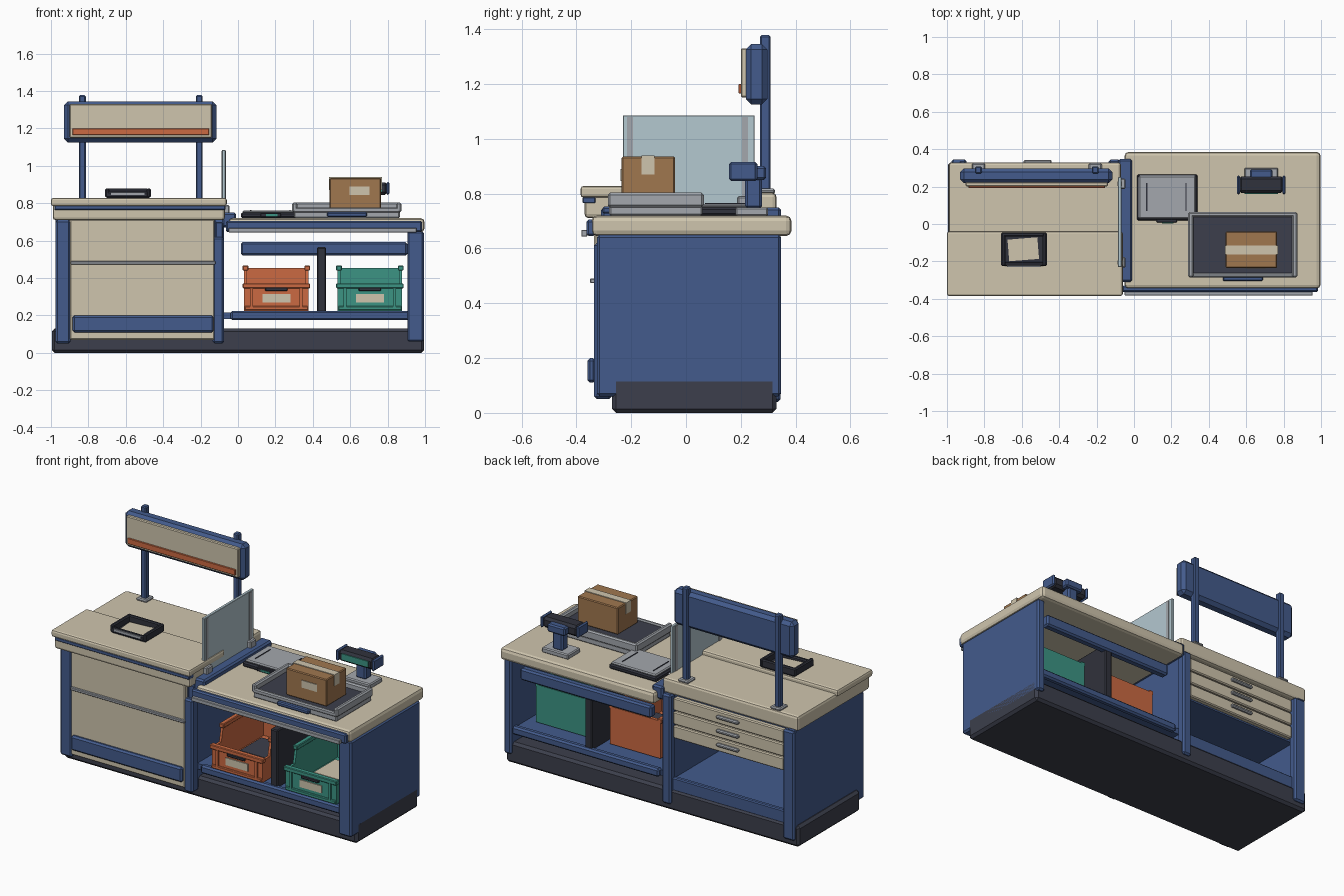
import bpy, bmesh
from mathutils import Vector

cube = bpy.data.objects.get("Cube")
if cube:
    bpy.data.objects.remove(cube, do_unlink=True)


def material(name, hex_code):
    """Flat material from an sRGB hex colour, stored as linear values."""
    srgb = [int(hex_code[i:i + 2], 16) / 255 for i in (0, 2, 4)]
    colour = [((c + .055) / 1.055) ** 2.4 for c in srgb] + [1]
    mat = bpy.data.materials.new(name)
    mat.use_nodes = True
    mat.diffuse_color = colour
    mat.node_tree.nodes["Principled BSDF"].inputs["Base Color"].default_value = colour
    return mat


blue = material("navy blue paint", "435B8C")
dark = material("charcoal plinth", "3C3F4C")
black = material("dark rubber", "30323C")
beige = material("cream laminate", "CFC5AE")
grey = material("light grey metal", "A3A7AD")
orange = material("orange plastic", "CB6A42")
teal = material("teal plastic", "3C9484")
card = material("brown cardboard", "A0774F")
glass = material("pale blue glass", "B4C8D0")


def finish(name, bm, mat, bevel, segments):
    mesh = bpy.data.meshes.new(name)
    bmesh.ops.recalc_face_normals(bm, faces=bm.faces)
    bm.to_mesh(mesh)
    bm.free()
    mesh.materials.append(mat)
    obj = bpy.data.objects.new(name, mesh)
    bpy.context.scene.collection.objects.link(obj)
    if bevel:
        mod = obj.modifiers.new("soft edges", "BEVEL")
        mod.width, mod.segments = bevel, segments
    return obj


def box(name, mat, x, y, z, bevel=.006, segments=1):
    bm = bmesh.new()
    bmesh.ops.create_cube(bm, size=1)
    for v in bm.verts:
        v.co = Vector(lo + (hi - lo) * (c + .5) for c, (lo, hi) in zip(v.co, (x, y, z)))
    return finish(name, bm, mat, bevel, segments)


def side_prism(name, mat, x, outline, bevel=0):
    """Extrude a (y, z) outline along x."""
    bm = bmesh.new()
    face = bm.faces.new([bm.verts.new((x[0], y, z)) for y, z in outline])
    ext = bmesh.ops.extrude_face_region(bm, geom=[face])
    moved = [g for g in ext["geom"] if isinstance(g, bmesh.types.BMVert)]
    bmesh.ops.translate(bm, verts=moved, vec=(x[1] - x[0], 0, 0))
    return finish(name, bm, mat, bevel, 1)


# Shared plinth
box("plinth", dark, x=(-.995, .995), y=(-.27, .33), z=(0, .13), bevel=.015)

# Tall counter: carcass
box("tall_end_panel", blue, x=(-.975, -.925), y=(-.31, .335), z=(.06, .72))
box("middle_divider", blue, x=(-.12, -.08), y=(-.31, .33), z=(.06, .7))
for side, x in (("outer", (-.975, -.895)), ("inner", (-.135, -.075))):
    top = .71 if side == "outer" else .62
    box(f"front_post_{side}", blue, x=x, y=(-.335, -.27), z=(.05, top), bevel=.01)
    box(f"rear_post_{side}", blue, x=x, y=(.29, .345), z=(.04, .71), bevel=.01)
box("tall_inner_panel", blue, x=(-.93, -.12), y=(-.31, -.29), z=(.1, .71), bevel=0)
box("tall_floor_shelf", blue, x=(-.93, -.12), y=(-.3, .3), z=(.13, .18), bevel=0)
box("tall_rear_rail", blue, x=(-.9, -.13), y=(.29, .32), z=(.12, .2))

# Tall counter: front panel
box("front_panel", beige, x=(-.9, -.125), y=(-.335, -.305), z=(.07, .715))
box("front_panel_strip", grey, x=(-.895, -.12), y=(-.35, -.33), z=(.473, .49), bevel=.003)
box("kick_rail", blue, x=(-.885, -.13), y=(-.36, -.33), z=(.11, .2), bevel=.01)

# Tall counter: rear drawers
for i in range(3):
    z = .445 + i * .085
    box("drawer_front", beige, x=(-.89, -.14), y=(.29, .325), z=(z, z + .078))
    box("drawer_handle", grey, x=(-.59, -.44), y=(.32, .342), z=(z + .035, z + .055))
box("drawer_case", blue, x=(-.93, -.12), y=(-.2, .29), z=(.44, .7), bevel=0)

# Tall counter: stepped worktop
box("tall_worktop", beige, x=(-.99, -.07), y=(-.37, .33), z=(.71, .803), bevel=.015, segments=2)
box("worktop_blue_trim", blue, x=(-.98, -.068), y=(-.377, -.33), z=(.765, .787), bevel=.003)
box("writing_ledge", beige, x=(-1, -.06), y=(-.385, -.04), z=(.785, .828), bevel=.012, segments=2)

# Overhead sign on two posts
for x in (-.832, -.207):
    box("sign_post", blue, x=(x - .018, x + .018), y=(.27, .308), z=(.8, 1.378))
    box("sign_post_foot", grey, x=(x - .035, x + .035), y=(.25, .325), z=(.8, .818))
box("sign_board", blue, x=(-.93, -.115), y=(.218, .297), z=(1.125, 1.345), bevel=.02)
box("sign_face", beige, x=(-.9, -.14), y=(.2, .225), z=(1.15, 1.33), bevel=.005)
box("sign_stripe", orange, x=(-.885, -.155), y=(.192, .202), z=(1.165, 1.2), bevel=.002)

# Document tray on the ledge
box("tray_base", black, x=(-.7, -.475), y=(-.22, -.05), z=(.826, .84), bevel=0)
for x in (-.71, -.488):
    box("tray_side", black, x=(x, x + .022), y=(-.225, -.045), z=(.83, .878))
box("tray_back", black, x=(-.7, -.48), y=(-.067, -.045), z=(.83, .878))
box("tray_front", black, x=(-.7, -.48), y=(-.225, -.203), z=(.83, .862))
box("tray_front_plate", grey, x=(-.68, -.5), y=(-.23, -.222), z=(.845, .858), bevel=0)
paper = box("tray_paper", beige, x=(-.08, .08), y=(-.058, .058), z=(0, .008), bevel=0)
paper.location = (-.592, -.135, .84)
paper.rotation_euler.z = .08

# Glass screen between the counters
box("glass_screen", glass, x=(-.085, -.067), y=(-.23, .25), z=(.7, 1.085), bevel=.002)
for y in (-.205, .215):
    box("screen_clip", grey, x=(-.105, -.045), y=(y - .028, y + .028), z=(.74, .79))
    box("screen_strip", grey, x=(-.088, -.064), y=(y - .011, y + .011), z=(.74, 1.08), bevel=0)
box("joining_beam", blue, x=(-.085, -.01), y=(-.31, .347), z=(.67, .75), bevel=.01)

# Low counter: carcass
box("low_end_panel", blue, x=(.945, .995), y=(-.315, .347), z=(.06, .65), bevel=.01)
box("low_front_post", blue, x=(.905, .995), y=(-.325, -.27), z=(.06, .65), bevel=.01)
box("low_shelf", blue, x=(-.08, .95), y=(-.28, .3), z=(.18, .215), bevel=0)
for y in (-.31, .285):
    box("shelf_rail", blue, x=(-.04, .965), y=(y, y + .04), z=(.175, .225), bevel=.01)
box("upper_rear_rail", blue, x=(.015, .905), y=(.27, .32), z=(.52, .592), bevel=.01)
box("bay_divider", black, x=(.422, .47), y=(-.29, .31), z=(.21, .565))
box("low_worktop", beige, x=(-.05, .997), y=(-.345, .385), z=(.645, .72), bevel=.02, segments=2)
box("worktop_front_rail", blue, x=(-.065, .985), y=(-.363, -.33), z=(.645, .705), bevel=.008)
box("worktop_grip", grey, x=(-.05, .955), y=(-.382, -.36), z=(.643, .668), bevel=.003)


def storage_bin(label, mat, left, content):
    """Open-fronted stacking bin."""
    right, y0, y1 = left + .36, -.3, .2
    mid = (left + right) / 2
    outline = [(y0, .225), (y1, .225), (y1, .455), (-.21, .455), (-.23, .36), (y0, .36)]
    for x in (left + .008, right - .023):
        side_prism(f"{label}_side", mat, (x, x + .015), outline)
    for x in (left, right - .03):
        box(f"{label}_rim", mat, x=(x, x + .03), y=(-.22, y1), z=(.44, .467), bevel=.004)
    inner = (left + .01, right - .01)
    box(f"{label}_floor", mat, x=inner, y=(y0, y1), z=(.225, .245), bevel=0)
    box(f"{label}_back", mat, x=inner, y=(y1 - .02, y1), z=(.225, .455), bevel=0)
    box(f"{label}_front", mat, x=inner, y=(y0, y0 + .02), z=(.225, .36), bevel=0)
    box(f"{label}_front_lip", mat, x=(left, right), y=(y0 - .012, y0 + .02), z=(.345, .372), bevel=.004)
    box(f"{label}_foot_lip", mat, x=inner, y=(y0 - .01, y0 + .02), z=(.228, .25), bevel=.004)
    for x in (left + .04, right - .055):
        box(f"{label}_rib", mat, x=(x, x + .015), y=(y0 - .01, y0 + .01), z=(.24, .36), bevel=0)
    box(f"{label}_grip", black, x=(mid - .06, mid + .06), y=(y0 - .016, y0), z=(.33, .35), bevel=.004)
    box(f"{label}_label", beige, x=(mid - .075, mid + .075), y=(y0 - .006, y0), z=(.27, .315), bevel=0)
    box(f"{label}_content", content, x=(mid - .09, mid + .11), y=(-.16, .06), z=(.24, .3))


storage_bin("orange_bin", orange, .025, dark)
storage_bin("teal_bin", teal, .525, beige)

# Flat weighing scale
box("scale_base", black, x=(.015, .34), y=(.018, .265), z=(.72, .75), bevel=.008)
box("scale_plate", grey, x=(.025, .33), y=(.03, .258), z=(.747, .762))
for x in (.065, .275):
    box("scale_groove", black, x=(x, x + .006), y=(.07, .22), z=(.76, .765), bevel=0)
box("scale_panel", black, x=(.12, .23), y=(.008, .03), z=(.725, .747), bevel=.003)
box("scale_display", teal, x=(.15, .21), y=(.004, .01), z=(.73, .742), bevel=0)

# Parcel tray
box("parcel_tray_base", grey, x=(.3, .865), y=(-.28, .06), z=(.72, .757))
box("parcel_tray_mat", dark, x=(.31, .855), y=(-.27, .05), z=(.755, .77), bevel=0)
for x in (.29, .845):
    box("parcel_tray_side", grey, x=(x, x + .028), y=(-.285, .065), z=(.75, .803), bevel=.008)
box("parcel_tray_back", grey, x=(.3, .865), y=(.038, .065), z=(.75, .803), bevel=.008)
box("parcel_tray_front", grey, x=(.3, .865), y=(-.285, -.262), z=(.75, .778))
box("parcel_tray_handle", blue, x=(.475, .69), y=(-.305, -.275), z=(.727, .752))

# Taped parcel
box("parcel", card, x=(.49, .765), y=(-.235, -.04), z=(.77, .935), bevel=.005)
box("parcel_tape_top", beige, x=(.487, .768), y=(-.162, -.115), z=(.932, .939), bevel=0)
for x in (.486, .763):
    box("parcel_tape_end", beige, x=(x, x + .006), y=(-.162, -.115), z=(.87, .939), bevel=0)
box("parcel_label", beige, x=(.597, .702), y=(-.239, -.233), z=(.845, .89), bevel=0)

# Scanner stand
box("scanner_foot", grey, x=(.59, .77), y=(.18, .3), z=(.718, .75))
box("scanner_neck", blue, x=(.645, .715), y=(.215, .278), z=(.745, .87), bevel=.01)
box("scanner_head", black, x=(.56, .8), y=(.165, .255), z=(.845, .912), bevel=.015)
for x in (.55, .793):
    box("scanner_end_cap", blue, x=(x, x + .017), y=(.157, .26), z=(.845, .915), bevel=.008)
box("scanner_hood", blue, x=(.62, .74), y=(.24, .292), z=(.85, .9), bevel=.008)
box("scanner_display", teal, x=(.59, .77), y=(.16, .167), z=(.86, .898), bevel=0)
